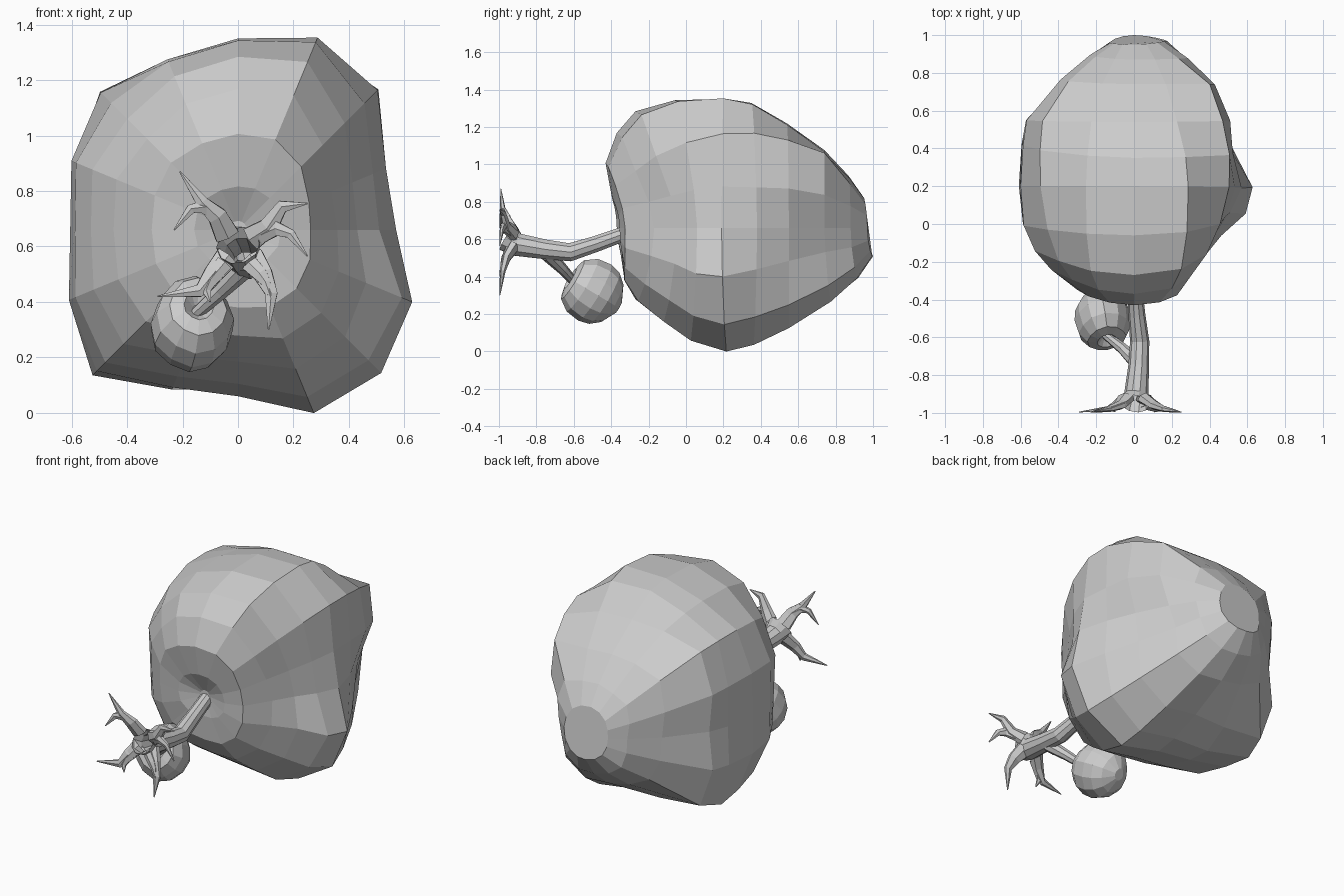
import bpy, bmesh, math
from mathutils import Vector


def make_object(name, rings, cap_start=False, cap_end=True):
    """Skin a list of equal-length vertex rings."""
    bm = bmesh.new()
    vs = [[bm.verts.new(p) for p in r] for r in rings]
    n = len(vs[0])
    for a, b in zip(vs, vs[1:]):
        for i in range(n):
            j = (i + 1) % n
            bm.faces.new((a[i], a[j], b[j], b[i]))
    if cap_start:
        bm.faces.new(vs[0])
    if cap_end:
        bm.faces.new(vs[-1])
    bmesh.ops.recalc_face_normals(bm, faces=bm.faces)
    me = bpy.data.meshes.new(name)
    bm.to_mesh(me)
    bm.free()
    ob = bpy.data.objects.new(name, me)
    bpy.context.collection.objects.link(ob)
    return ob


def ring(center, axis, radius, sides, ref, squash=1.0):
    u = (ref - axis * ref.dot(axis)).normalized()
    v = axis.cross(u)
    return [center + radius * (math.cos(t) * u * squash + math.sin(t) * v)
            for t in (2 * math.pi * i / sides for i in range(sides))]


def tube(name, pts, radii, sides=8, ref=(1, 0, 0), squash=1.0, cap_start=False):
    pts = [Vector(p) for p in pts]
    rings = []
    for i, p in enumerate(pts):
        axis = (pts[min(i + 1, len(pts) - 1)] - pts[max(i - 1, 0)]).normalized()
        rings.append(ring(p, axis, radii[i], sides, Vector(ref), squash))
    return make_object(name, rings, cap_start)


# Main crown: outline seen along the trunk, and four meridians (radius share, y)
outline = [.57, .60, .72, .75, .69, .665, .70, .65,
           .605, .66, .72, .615, .60, .715, .73, .66]
top = [(.05, -.33), (.24, -.395), (.52, -.43), (.75, -.37), (.91, -.27), (.99, -.06),
       (1, .2), (.97, .35), (.82, .54), (.62, .74), (.42, .87), (.25, .95)]
bottom = [(.05, -.33), (.2, -.34), (.45, -.33), (.62, -.27), (.78, -.13), (.92, .02),
          (1, .22), (.96, .36), (.83, .55), (.62, .78), (.43, .92), (.24, 1.0)]
left = [(.05, -.33), (.25, -.37), (.5, -.335), (.73, -.22), (.87, -.12), (.97, 0),
        (1, .2), (.98, .43), (.90, .55), (.56, .77), (.35, .9), (.2, .96)]
right = [(.05, -.33), (.25, -.355), (.43, -.325), (.60, -.17), (.76, -.05), (.92, .06),
         (1, .19), (.90, .38), (.80, .55), (.63, .74), (.45, .88), (.28, .97)]
# Bumps and hollows: outline index -> {ring index: change of radius share}
bumps = {0: {4: -.03, 5: -.04, 8: -.03, 9: -.03},
         1: {3: -.03, 4: -.05, 5: -.06, 6: -.04, 7: .03, 8: .11, 9: .13, 10: .05},
         2: {3: -.05, 4: -.06, 5: -.05, 6: -.01, 7: .06, 8: .12, 9: .18, 10: .06},
         5: {8: .06, 9: .05},
         6: {3: -.06, 4: -.07, 5: -.05, 7: .03, 8: .12, 9: .13, 10: .05},
         7: {8: .06, 9: .08, 10: .03},
         8: {9: .04},
         9: {8: .05, 9: .03},
         10: {7: .06, 8: .09},
         11: {7: .05, 8: .05},
         15: {5: .05, 6: .03, 7: -.03, 8: -.10, 9: -.11, 10: -.03}}
crown = []
for k in range(len(top)):
    pts = []
    for i, R in enumerate(outline):
        t = 2 * math.pi * i / len(outline)
        c, s = math.cos(t), math.sin(t)
        h = Vector(right[k] if c > 0 else left[k])
        v = Vector(top[k] if s > 0 else bottom[k])
        f, y = h * c * c + v * s * s
        f += bumps.get(i, {}).get(k, 0)
        r = f * (.64 + (R - .64) * min(f, 1))
        pts.append((r * c, y, .66 + r * s))
    crown.append(pts)
make_object("main_crown", crown, True)

# Small crown: lumpy rounded mass at the end of the side branch
axis = Vector((-.15, .75, -.45)).normalized()
mid = Vector((-.165, -.497, .315))
lump = [1, .98, 1, 1.03, 1, 1.04, 1, .97, 1.03, 1.08, 1.02, .95]
small = []
for d, r in [(-.11, .02), (-.145, .06), (-.13, .115), (-.07, .155),
             (.01, .165), (.07, .15), (.12, .11), (.16, .035)]:
    c = mid + axis * d
    pts = ring(c, axis, r, 12, Vector((1, 0, 0)), .91)
    small.append([c + (p - c) * g for p, g in zip(pts, lump)])
make_object("small_crown", small, True)

# Trunk with a hollow foot, and the side branch
tube("trunk", [(0, -.95, .605), (.012, -.90, .57), (.025, -.75, .545), (.03, -.62, .53),
               (.015, -.48, .575), (0, -.30, .64)],
     [.08, .064, .055, .051, .045, .04], 10)
tube("side_branch", [(.02, -.74, .52), (-.06, -.66, .44), (-.16, -.58, .35)],
     [.04, .03, .022], 8)

# Forked roots, flattened against the foot: each path is (x, y, z) to a pointed tip
roots = {
    "upper_left": [[(-.04, -.92, .64), (-.075, -.96, .71), (-.13, -.98, .76), (-.21, -.99, .87)],
                   [(-.06, -.95, .70), (-.12, -.975, .745), (-.17, -.985, .735), (-.23, -.995, .66)]],
    "upper_right": [[(.05, -.92, .63), (.11, -.96, .67), (.16, -.98, .745), (.25, -.995, .755)],
                    [(.08, -.94, .64), (.14, -.975, .665), (.19, -.985, .645), (.25, -.995, .565)]],
    "lower_right": [[(.05, -.92, .56), (.09, -.96, .50), (.12, -.98, .43), (.11, -.995, .30)],
                    [(.04, -.95, .54), (.08, -.97, .50), (.10, -.98, .47), (.12, -.995, .41)]],
    "lower_left": [[(-.04, -.92, .56), (-.09, -.96, .50), (-.14, -.98, .44), (-.29, -.995, .42)],
                   [(-.05, -.95, .54), (-.10, -.97, .48), (-.115, -.98, .44), (-.10, -.995, .40)]],
}
for side, paths in roots.items():
    for n, path in enumerate(paths):
        radii = [.05, .04, .026, .003] if n == 0 else [.035, .03, .02, .003]
        tube(f"root_{side}_{n + 1}", path, radii, 6, (0, 1, 0), .6)
